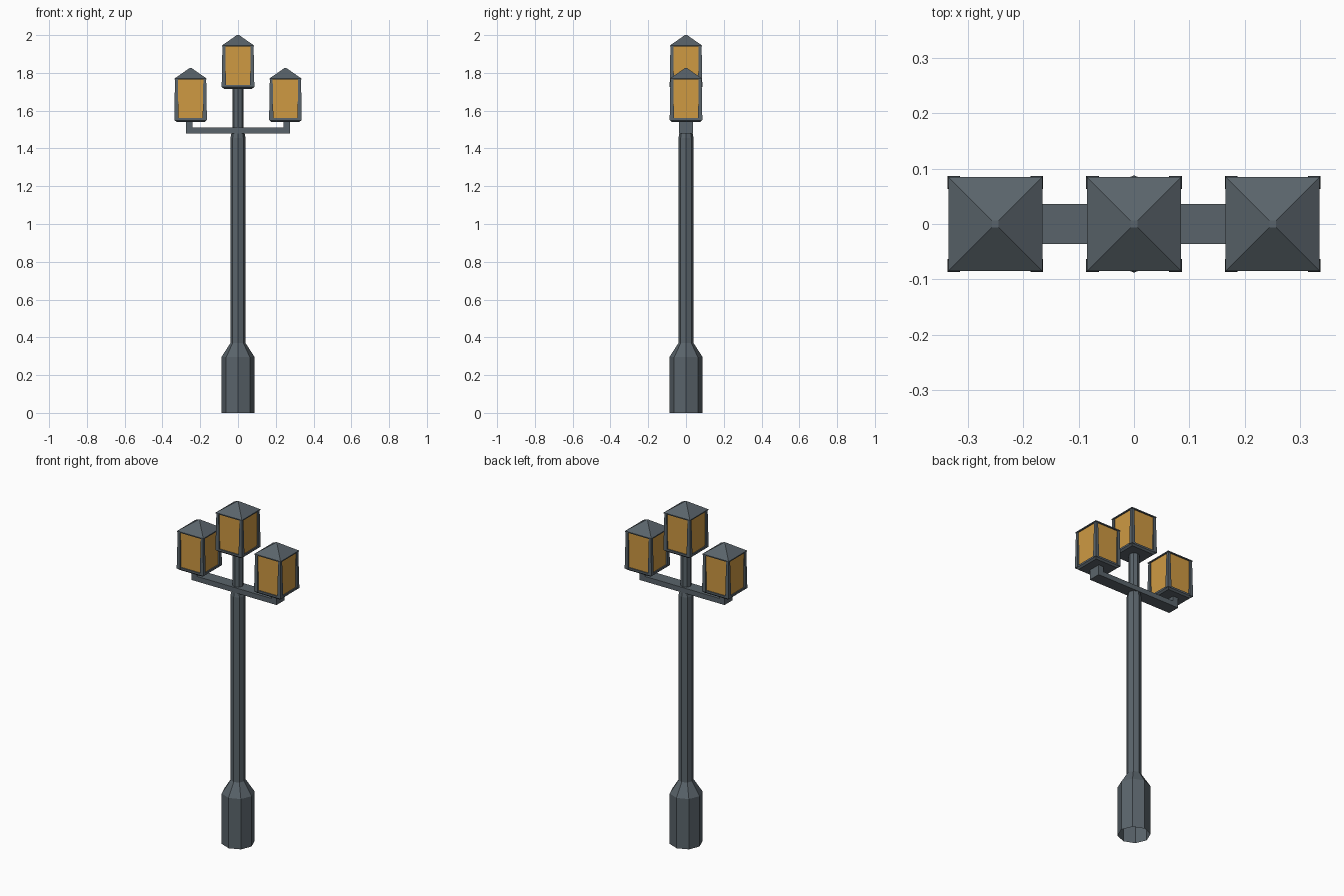
import bpy, math

if "Cube" in bpy.data.objects:
    bpy.data.objects.remove(bpy.data.objects["Cube"])

def material(name, rgb):
    m = bpy.data.materials.new(name)
    m.diffuse_color = (*rgb, 1)
    m.use_nodes = True
    m.node_tree.nodes["Principled BSDF"].inputs["Base Color"].default_value = m.diffuse_color
    return m

IRON = material("dark iron", (0.102, 0.127, 0.146))
GLASS = material("amber glass", (0.62, 0.32, 0.055))

def add_mesh(name, verts, faces, mat):
    me = bpy.data.meshes.new(name)
    me.from_pydata(verts, [], faces)
    me.materials.append(mat)
    ob = bpy.data.objects.new(name, me)
    bpy.context.collection.objects.link(ob)
    return ob

def loft(name, rings, n, mat, turn=0.0, bottom=True):
    """Stack n-sided rings given as (x, y, radius, z)."""
    verts = [(x + r * math.cos(turn + 2 * math.pi * i / n),
              y + r * math.sin(turn + 2 * math.pi * i / n), z)
             for x, y, r, z in rings for i in range(n)]
    faces = [(k * n + i, k * n + (i + 1) % n, (k + 1) * n + (i + 1) % n, (k + 1) * n + i)
             for k in range(len(rings) - 1) for i in range(n)]
    faces.append([(len(rings) - 1) * n + i for i in range(n)])
    if bottom:
        faces.append(list(range(n))[::-1])
    return add_mesh(name, verts, faces, mat)

def square(name, rings, mat):
    """Loft of axis-aligned squares, radius given as half width."""
    return loft(name, [(x, y, h * math.sqrt(2), z) for x, y, h, z in rings], 4, mat, math.pi / 4)

# Octagonal pole: wide foot (open underneath), shaft and thin neck
profile = [(0.088, 0), (0.088, 0.295), (0.04, 0.37), (0.04, 1.455),
           (0.035, 1.48), (0.029, 1.48), (0.029, 1.72)]
loft("pole", [(0, 0, r, z) for r, z in profile], 8, IRON, bottom=False)

# Cross arm with upturned ends, extruded along y
outline = [(-0.275, 1.48), (0.275, 1.48), (0.275, 1.545), (0.242, 1.545),
           (0.242, 1.51), (-0.242, 1.51), (-0.242, 1.545), (-0.275, 1.545)]
n = len(outline)
add_mesh("cross_arm",
         [(x, y, z) for y in (-0.036, 0.036) for x, z in outline],
         [list(range(n)), list(range(n, 2 * n))[::-1]] +
         [(i, i + n, (i + 1) % n + n, (i + 1) % n) for i in range(n)], IRON)

def lantern(label, x, z):
    # Chamfered tray
    square(label + "_tray", [(x, 0, 0.074, z), (x, 0, 0.084, z + 0.009),
                             (x, 0, 0.084, z + 0.02)], IRON)
    # Glass box
    square(label + "_glass", [(x, 0, 0.077, z + 0.015), (x, 0, 0.077, z + 0.229)], GLASS)
    # Corner posts, slightly thicker at the foot
    for sx in (-1, 1):
        for sy in (-1, 1):
            square(label + "_post", [(x + sx * 0.075, sy * 0.075, 0.0115, z + 0.01),
                                     (x + sx * 0.075, sy * 0.075, 0.0075, z + 0.229)], IRON)
    # Pyramid roof with a thin eave and blunt tip
    square(label + "_roof", [(x, 0, 0.085, z + 0.224), (x, 0, 0.085, z + 0.23),
                             (x, 0, 0.006, z + 0.285)], IRON)

lantern("centre_lantern", 0, 1.715)
lantern("left_lantern", -0.251, 1.54)
lantern("right_lantern", 0.251, 1.54)
